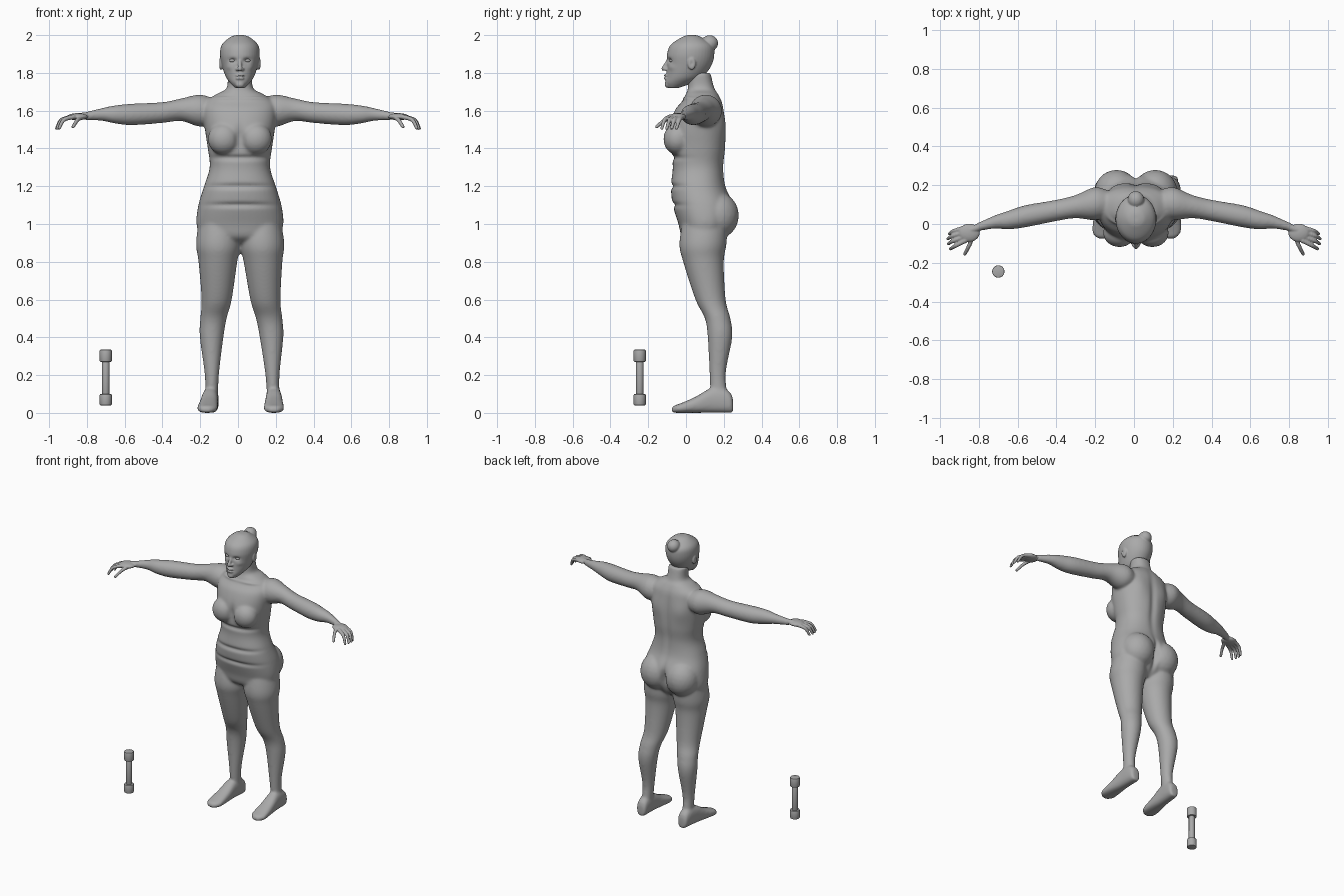
import bpy, bmesh, math
from mathutils import Matrix, Vector

default_cube = bpy.data.objects.get("Cube")
if default_cube:
    bpy.data.objects.remove(default_cube)

GREY = (0.4, 0.4, 0.4, 1)
clay = bpy.data.materials.new("clay grey")
clay.use_nodes = True
clay.diffuse_color = GREY
clay.node_tree.nodes["Principled BSDF"].inputs["Base Color"].default_value = GREY
MIDDLE = 0.01
SIDES = (-1, 1)


def spline(rows, steps=6):
    """Smooth interpolation through rows of equal length."""
    rows = [Vector(row) for row in rows]
    padded = [rows[0], *rows, rows[-1]]
    result = []
    for before, start, end, after in zip(padded, padded[1:], padded[2:], padded[3:]):
        leave, arrive = (end - before) / 2, (after - start) / 2
        for step in range(steps):
            t = step / steps
            ease = t * t * (3 - t - t)
            result.append(start.lerp(end, ease) + leave * t * (1 - t) ** 2 - arrive * t * t * (1 - t))
    return result + [rows[-1]]


def same_place(x, y, z):
    return x, y, z


def opposite(x, y, z):
    return -x, y, z


def other_leg(x, y, z):
    return 0.05 - 0.03 * z - x, y, z


def other_foot(x, y, z):
    return 0.03 - x + 0.09 * y, y, z


def loft(bm, axis, rows, power=2.0, place=same_place, sides=40):
    """Tube through rows of (position, low, high, low, high) along one axis."""
    rings = []
    for along, left, right, front, back in spline(rows):
        ring = []
        for index in range(sides):
            angle = math.tau * index / sides
            cosine, sine = math.cos(angle), math.sin(angle)
            round_u = math.copysign(abs(cosine) ** (2 / power), cosine)
            round_v = math.copysign(abs(sine) ** (2 / power), sine)
            u = (left + right + (right - left) * round_u) / 2
            v = (front + back + (back - front) * round_v) / 2
            point = {"x": (along, u, v), "y": (u, along, v), "z": (u, v, along)}[axis]
            ring.append(bm.verts.new(place(*point)))
        rings.append(ring)
    for lower, upper in zip(rings, rings[1:]):
        for index in range(sides):
            following = (index + 1) % sides
            bm.faces.new((lower[index], lower[following], upper[following], upper[index]))
    bm.faces.new(rings[0][::-1])
    bm.faces.new(rings[-1])


def blob(bm, centre, radii):
    matrix = Matrix.Translation(centre) @ Matrix.Diagonal((*radii, 1))
    bmesh.ops.create_icosphere(bm, subdivisions=3, radius=1, matrix=matrix)


def tube(bm, points, thick, thin, place=same_place):
    path = spline(points)
    for index, point in enumerate(path):
        radius = thick + (thin - thick) * index / (len(path) - 1)
        blob(bm, place(*point), [radius] * 3)


def make_object(name, bm):
    bmesh.ops.recalc_face_normals(bm, faces=bm.faces)
    mesh = bpy.data.meshes.new(name)
    bm.to_mesh(mesh)
    bm.free()
    mesh.materials.append(clay)
    obj = bpy.data.objects.new(name, mesh)
    bpy.context.collection.objects.link(obj)
    return obj


def fuse(obj, voxel, smoothing, dents=()):
    """Join the pieces into one skin, smooth it, then press in the details."""
    remesh = obj.modifiers.new("fuse", "REMESH")
    remesh.mode, remesh.voxel_size = "VOXEL", voxel
    soften = obj.modifiers.new("soften", "SMOOTH")
    soften.factor, soften.iterations = 0.5, smoothing
    evaluated = obj.evaluated_get(bpy.context.evaluated_depsgraph_get())
    skin = bpy.data.meshes.new_from_object(evaluated)
    obj.modifiers.clear()
    obj.data = skin
    skin.materials.clear()
    skin.materials.append(clay)
    moved = []
    for vertex in skin.vertices:
        push = 0
        for centre, radii, amount in dents:
            distance = sum(((a - b) / r) ** 2 for a, b, r in zip(vertex.co, centre, radii))
            push += amount * math.exp(-distance)
        moved.append(vertex.co + vertex.normal * push)
    for vertex, position in zip(skin.vertices, moved):
        vertex.co = position
    skin.shade_smooth()


# Trunk: height, half width, front, back
body = bmesh.new()
TRUNK = [
    (.89, .12, .04, .16), (.93, .2, -.02, .2), (1, .23, -.04, .24), (1.1, .22, -.07, .25),
    (1.2, .19, -.08, .21), (1.3, .16, -.07, .2), (1.4, .17, -.08, .21), (1.5, .185, -.09, .21),
    (1.6, .195, -.06, .2), (1.65, .18, -.02, .19), (1.69, .12, 0, .17), (1.72, .07, .01, .15),
    (1.8, .065, .01, .13)]
loft(body, "z", [(z, MIDDLE - w, MIDDLE + w, front, back) for z, w, front, back in TRUNK], 2.25)

# Legs: height, inner, outer, front, back
LEG = [
    (.05, .155, .22, .13, .23), (.2, .145, .22, .125, .21), (.4, .115, .24, .115, .245),
    (.5, .095, .235, .1, .235), (.6, .065, .225, .05, .21), (.8, .03, .235, -.015, .2),
    (.9, .01, .245, -.035, .215), (1.05, .03, .22, -.01, .22)]
# Feet: depth, half width, height
FOOT = [
    (.25, .02, .06), (.24, .035, .1), (.2, .04, .13), (.13, .043, .13),
    (.05, .05, .085), (-.03, .054, .05), (-.06, .04, .04), (-.075, .02, .03)]
foot_rows = [(y, .19 - w, .19 + w, 0, height) for y, w, height in FOOT]
# Arms: centre and radius
ARM = [
    (.12, .105, 1.6, .06), (.2, .105, 1.6, .085), (.3, .09, 1.605, .06), (.4, .07, 1.59, .055),
    (.56, .04, 1.58, .057), (.65, .02, 1.58, .048), (.72, .01, 1.58, .034), (.82, -.02, 1.57, .02)]
arm_rows = [(x, y - r, y + r, z - r, z + r) for x, y, z, r in ARM]
for leg_place, foot_place, arm_place in ((same_place,) * 3, (other_leg, other_foot, opposite)):
    loft(body, "z", LEG, place=leg_place)
    loft(body, "y", foot_rows, 2.5, foot_place)
    loft(body, "x", arm_rows, place=arm_place)

# Seat cleft, spine, bust valley and skin folds
body_dents = [((MIDDLE, .28, 1.02), (.016, .1, .09), -.035),
              ((MIDDLE, .2, 1.42), (.025, .06, .2), -.012),
              ((MIDDLE, -.1, 1.46), (.02, .06, .06), -.012)]
for fold_height in (1.1, 1.2, 1.35):
    body_dents.append(((MIDDLE, -.08, fold_height), (.2, .08, .014), -.011))
for side in SIDES:
    blob(body, (MIDDLE + side * .085, -.045, 1.45), (.085, .075, .085))
    blob(body, (MIDDLE + side * .1, .165, 1.045), (.115, .115, .125))
    body_dents.append(((MIDDLE + side * .08, .01, 1.665), (.07, .04, .008), .007))
    body_dents.append(((MIDDLE + side * .1, .2, 1.53), (.06, .06, .07), .01))
fuse(make_object("body", body), .0075, 14, body_dents)

# Hands with a fan of bent fingers
for name, place in (("left_hand", same_place), ("right_hand", opposite)):
    hand = bmesh.new()
    tube(hand, [(.78, -.01, 1.575), (.84, -.03, 1.57)], .02, .018, place)
    blob(hand, place(.85, -.045, 1.568), (.055, .047, .019))
    for number, reach in enumerate((.055, .063, .06, .05)):
        base = Vector((.872, -.02 - .022 * number, 1.567))
        knuckle = base + Vector((reach, -.015 - .004 * number, -.016))
        tip = knuckle + Vector((.025, -.015, -.045))
        tube(hand, (base, knuckle, tip), .0135, .0085, place)
    tube(hand, [(.825, -.045, 1.567), (.85, -.11, 1.55), (.873, -.155, 1.515)], .0135, .009, place)
    fuse(make_object(name, hand), .004, 4)

# Head: height, half width, front, back
HEAD = [
    (1.72, .025, -.095, -.04), (1.745, .05, -.11, .03), (1.78, .075, -.105, .09), (1.84, .095, -.1, .135),
    (1.9, .105, -.1, .15), (1.95, .095, -.08, .14), (1.99, .05, -.02, .08), (2, .015, .01, .05)]
head = bmesh.new()
loft(head, "z", [(z, MIDDLE - w, MIDDLE + w, front, back) for z, w, front, back in HEAD])
# Nose, lips, chin and hair bun
tube(head, [(MIDDLE, -.092, 1.87), (MIDDLE, -.118, 1.822)], .009, .0125)
for lip_height in (1.786, 1.771):
    blob(head, (MIDDLE, -.104, lip_height), (.024, .014, .008))
blob(head, (MIDDLE, -.096, 1.738), (.024, .017, .018))
blob(head, (MIDDLE, .125, 1.957), (.043, .045, .043))
face_dents = [((MIDDLE, -.115, 1.779), (.024, .02, .003), -.006)]
for side in SIDES:
    # Nostril, ear, eye socket, cheek and ear hollow
    blob(head, (MIDDLE + side * .014, -.106, 1.819), (.009, .012, .008))
    blob(head, (MIDDLE + side * .1, .03, 1.85), (.012, .022, .035))
    face_dents.append(((MIDDLE + side * .04, -.095, 1.866), (.02, .03, .012), -.013))
    face_dents.append(((MIDDLE + side * .055, -.08, 1.83), (.02, .03, .016), .004))
    face_dents.append(((MIDDLE + side * .11, .03, 1.85), (.008, .01, .016), -.006))
fuse(make_object("head", head), .0045, 5, face_dents)
for side, name in zip(SIDES, ("right_eye", "left_eye")):
    eye = bmesh.new()
    blob(eye, (MIDDLE + side * .04, -.076, 1.865), (.016, .012, .009))
    make_object(name, eye).data.shade_smooth()

# Upright dumbbell standing beside the figure
for name, low, high, radius in (("dumbbell_bar", .09, .28, .02), ("dumbbell_lower_end", .04, .1, .032),
                                ("dumbbell_upper_end", .27, .335, .032)):
    bm = bmesh.new()
    bmesh.ops.create_cone(bm, cap_ends=True, segments=32, radius1=radius, radius2=radius, depth=high - low,
                          matrix=Matrix.Translation((-.7, -.245, (low + high) / 2)))
    rims = [edge for edge in bm.edges if len({round(v.co.z, 4) for v in edge.verts}) == 1]
    bmesh.ops.bevel(bm, geom=rims, offset=.005, segments=2, affect="EDGES", profile=.5)
    part = make_object(name, bm)
    bpy.context.view_layer.objects.active = part
    part.select_set(True)
    bpy.ops.object.shade_smooth_by_angle(angle=math.radians(40))
    part.select_set(False)
